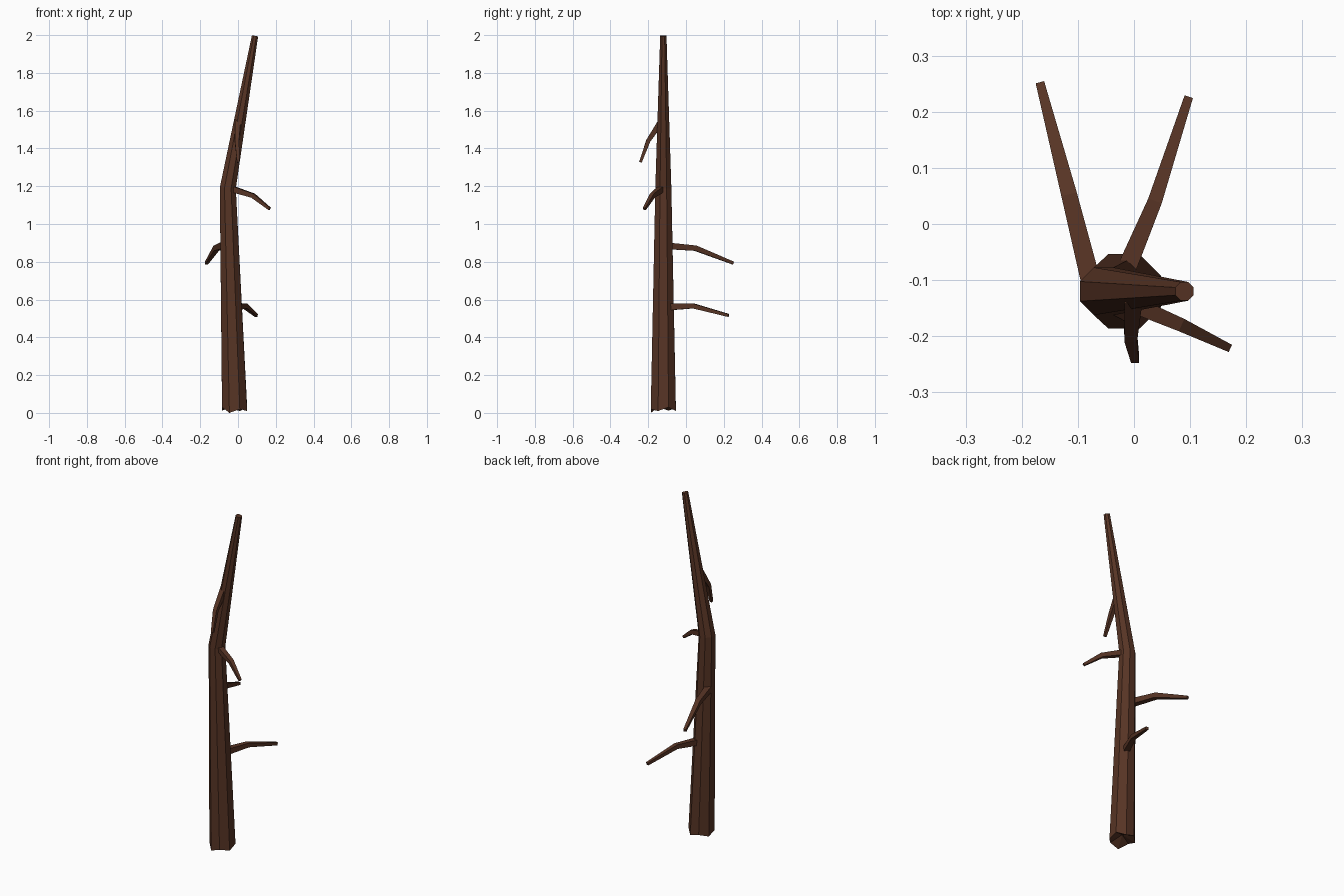
import bpy, bmesh, math
from mathutils import Vector

if "Cube" in bpy.data.objects:
    bpy.data.objects.remove(bpy.data.objects["Cube"])

bark = bpy.data.materials.new("bark")
bark.diffuse_color = (0.095, 0.034, 0.018, 1)
bark.use_nodes = True
bark.node_tree.nodes["Principled BSDF"].inputs["Base Color"].default_value = bark.diffuse_color


def limb(name, path, radii, sides, turn=0.0, jag=None):
    """Tapered flat-sided tube along a path; jag gives a broken first end."""
    pts = [Vector(p) for p in path]
    dirs = [(b - a).normalized() for a, b in zip(pts, pts[1:])]
    bm = bmesh.new()
    rings = []
    for i, (p, r) in enumerate(zip(pts, radii)):
        t = (dirs[max(i - 1, 0)] + dirs[min(i, len(dirs) - 1)]).normalized()
        if abs(t.z) > 0.9:                      # upright limb
            side = Vector((0, 1, 0)).cross(t).normalized()
        else:                                   # spreading limb
            side = t.cross(Vector((0, 0, 1))).normalized()
        other = t.cross(side)
        ring = []
        for k in range(sides):
            a = 2 * math.pi * k / sides + turn
            ring.append(bm.verts.new(p + (side * math.cos(a) + other * math.sin(a)) * r))
        rings.append(ring)
    for lo, hi in zip(rings, rings[1:]):
        for k in range(sides):
            n = (k + 1) % sides
            bm.faces.new((lo[k], lo[n], hi[n], hi[k]))
    bm.faces.new(rings[-1])
    if jag:
        for v, z in zip(rings[0], jag):
            v.co.z = z
        centre = bm.verts.new(pts[0] + Vector((0, 0, 0.05)))
        for k in range(sides):
            bm.faces.new((rings[0][(k + 1) % sides], rings[0][k], centre))
    else:
        bm.faces.new(rings[0][::-1])
    bmesh.ops.recalc_face_normals(bm, faces=bm.faces)
    mesh = bpy.data.meshes.new(name)
    bm.to_mesh(mesh)
    bm.free()
    mesh.materials.append(bark)
    ob = bpy.data.objects.new(name, mesh)
    bpy.context.collection.objects.link(ob)
    return ob


# Trunk: eight sides, bent at mid height, splintered at the foot
limb("trunk",
     [(-0.018, -0.12, 0), (-0.054, -0.12, 1.19), (0.09, -0.12, 1.996)],
     [0.072, 0.046, 0.018], 8, math.pi / 8,
     jag=[0.03, 0.01, 0.025, 0.012, 0.03, 0.0, 0.02, 0.01])

# Branches: four sides, drooping towards the tip
branches = [
    ("low_branch", [(-0.022, -0.10, 0.56), (0.037, 0.04, 0.566), (0.097, 0.225, 0.516)],
     [0.025, 0.018, 0.011]),
    ("left_branch", [(-0.075, -0.11, 0.885), (-0.115, 0.05, 0.872), (-0.167, 0.25, 0.793)],
     [0.025, 0.020, 0.011]),
    ("right_branch", [(-0.045, -0.125, 1.19), (0.08, -0.178, 1.15), (0.168, -0.22, 1.08)],
     [0.023, 0.017, 0.010]),
    ("top_branch", [(0.0, -0.13, 1.545), (-0.006, -0.20, 1.44), (0.002, -0.241, 1.327)],
     [0.022, 0.016, 0.010]),
]
for name, path, radii in branches:
    limb(name, path, radii, 4, math.pi / 4)
